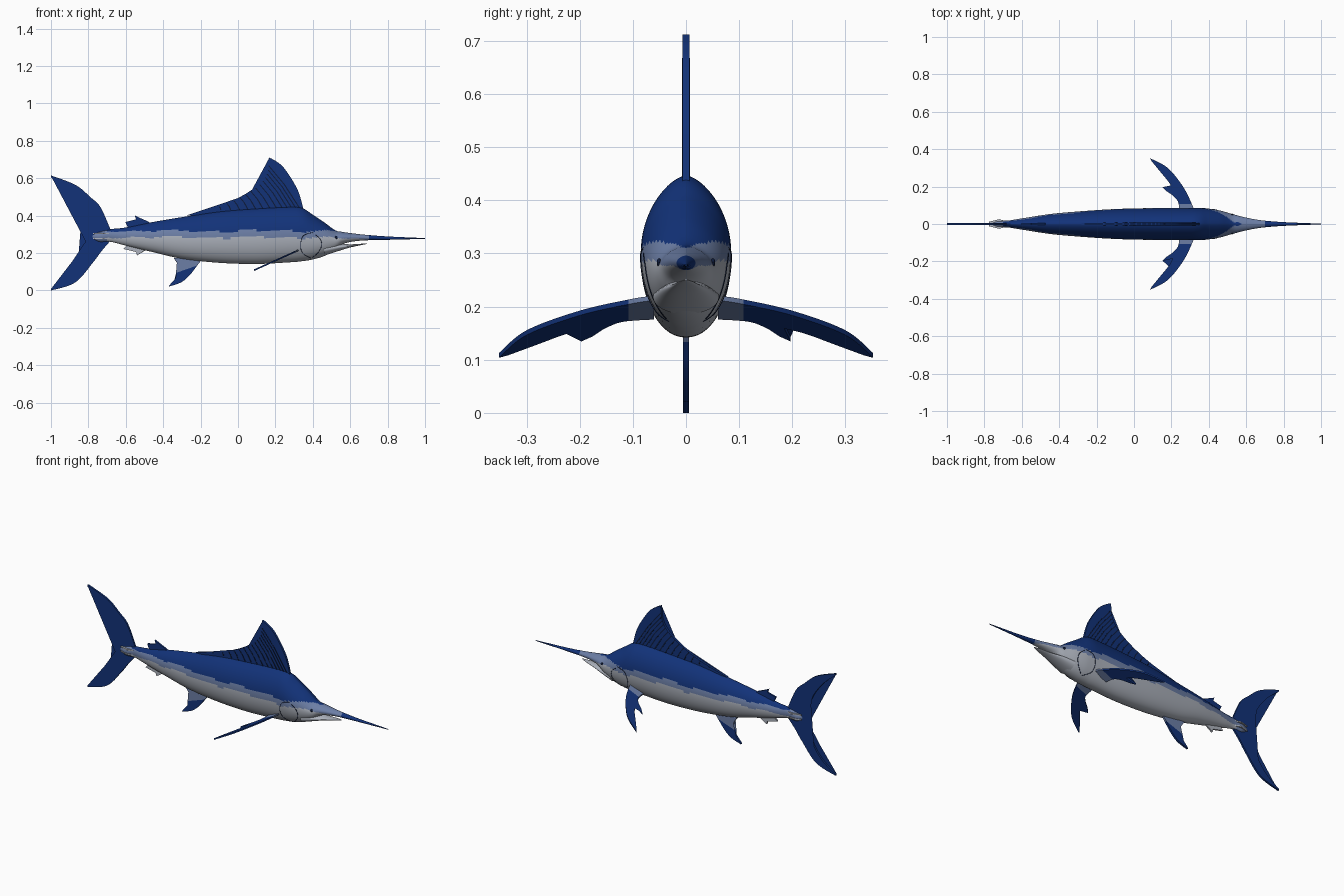
import bpy, bmesh, math
from mathutils import Vector

if "Cube" in bpy.data.objects:
    bpy.data.objects.remove(bpy.data.objects["Cube"])


def material(name, rgb):
    m = bpy.data.materials.new(name)
    m.diffuse_color = (*rgb, 1)
    m.use_nodes = True
    m.node_tree.nodes["Principled BSDF"].inputs["Base Color"].default_value = m.diffuse_color
    return m


BLUE = material("deep blue", (0.006, 0.032, 0.19))
SLATE = material("slate blue band", (0.15, 0.21, 0.38))
GREY = material("silver grey", (0.42, 0.45, 0.51))
DARK = material("dark line", (0.004, 0.011, 0.045))
MATS = [BLUE, SLATE, GREY, DARK]


def spline(pts, steps=8):
    """Smooth curve through points of any dimension."""
    out = []
    n = len(pts)
    for i in range(n - 1):
        a, b, c, d = (pts[max(i - 1, 0)], pts[i], pts[i + 1], pts[min(i + 2, n - 1)])
        for s in range(steps):
            t = s / steps
            out.append(tuple(
                0.5 * (2 * q + (r - p) * t + (2 * p - 5 * q + 4 * r - u) * t * t
                       + (3 * q - p - 3 * r + u) * t ** 3)
                for p, q, r, u in zip(a, b, c, d)))
    return out + [tuple(pts[-1])]


def finish(name, bm, rule, smooth=True):
    bmesh.ops.recalc_face_normals(bm, faces=bm.faces)
    for f in bm.faces:
        f.material_index = rule(f.calc_center_median())
    me = bpy.data.meshes.new(name)
    bm.to_mesh(me)
    bm.free()
    for m in MATS:
        me.materials.append(m)
    ob = bpy.data.objects.new(name, me)
    bpy.context.collection.objects.link(ob)
    if smooth:
        bpy.ops.object.select_all(action='DESELECT')
        ob.select_set(True)
        bpy.context.view_layer.objects.active = ob
        bpy.ops.object.shade_smooth_by_angle(angle=math.radians(40))
    return ob


def section(x, top, bot, w, a):
    """Point on a fish cross-section: narrow back, round belly."""
    mid = bot + 0.5 * (top - bot)
    c, s = math.cos(a), math.sin(a)
    p = 1.3 if s > 0 else 0.95
    return (x, math.copysign(w * abs(c) ** p, c), mid + 0.5 * (top - bot) * s)


def loft(name, stations, rule, sides=72):
    bm = bmesh.new()
    rings = [[bm.verts.new(section(*st, 2 * math.pi * k / sides)) for k in range(sides)]
             for st in stations]
    for r0, r1 in zip(rings, rings[1:]):
        for k in range(sides):
            j = (k + 1) % sides
            bm.faces.new((r0[k], r0[j], r1[j], r1[k]))
    bm.faces.new(rings[0])
    bm.faces.new(rings[-1])
    return finish(name, bm, rule)


def plate(name, outlines, place, half, rule, cuts=()):
    """Thin slab from outlines; place(u, v, side) gives the 3D point."""
    bm = bmesh.new()
    for o in outlines:
        a = [bm.verts.new(place(u, v, half)) for u, v in o]
        b = [bm.verts.new(place(u, v, -half)) for u, v in o]
        faces = [bm.faces.new(a), bm.faces.new(b[::-1])]
        for i in range(len(o)):
            j = (i + 1) % len(o)
            bm.faces.new((a[j], a[i], b[i], b[j]))
        bmesh.ops.triangulate(bm, faces=faces)
    for co, no in cuts:
        bmesh.ops.bisect_plane(bm, geom=bm.verts[:] + bm.edges[:] + bm.faces[:],
                               plane_co=co, plane_no=no)
    return finish(name, bm, rule, False)


def upright(u, v, s):
    return (u, s, v)


# Body and bill: x, top, bottom, half width
BODY = spline([
    (-0.78, .300, .278, .005), (-0.74, .315, .260, .019), (-0.68, .328, .260, .018),
    (-0.60, .337, .240, .030), (-0.45, .367, .204, .053), (-0.30, .392, .170, .067),
    (-0.10, .422, .148, .080), (0.10, .438, .142, .085), (0.28, .447, .151, .085),
    (0.345, .440, .157, .085), (0.40, .405, .166, .082), (0.46, .365, .184, .072),
    (0.52, .322, .215, .055), (0.56, .313, .247, .044), (0.61, .306, .261, .032),
    (0.68, .298, .268, .020), (0.80, .289, .271, .010), (1.0, .280, .276, .002)], 10)


def body_colour(c):
    if c.x > 0.70:
        return 0
    edge = 0.319 + 0.004 * math.sin(c.x * 31) + 0.003 * math.sin(c.x * 13)
    if c.x > 0.5:
        edge -= (c.x - 0.5) * 0.1
    if c.x < -0.70:
        return 1
    return 0 if c.z > edge else 1 if c.z > edge - 0.034 else 2


loft("body", BODY, body_colour)

# Lower jaw
loft("lower_jaw", spline([(.46, .250, .186, .062), (.54, .250, .212, .045),
                          (.60, .247, .230, .028), (.66, .250, .243, .014),
                          (.69, .252, .249, .003)], 5), lambda c: 2, 40)

# Crescent tail
lead = spline([(-.68, .322), (-.735, .445), (-.79, .50), (-.87, .565), (-1, .615)])
trail = spline([(-1, .605), (-.91, .525), (-.84, .42), (-.812, .295),
                (-.843, .165), (-.91, .07), (-1, .008)])
low = spline([(-1, 0), (-.87, .043), (-.775, .15), (-.73, .21), (-.68, .268)])
plate("tail_fin", [lead + trail + low], upright, .0055, lambda c: 0)

# Tall front dorsal fin and its dark rays
front = spline([(.35, .435), (.318, .54), (.25, .65), (.205, .69), (.165, .712)])
back = spline([(.162, .685), (.155, .63), (.125, .58), (.065, .532), (-.015, .487),
               (-.12, .445), (-.28, .40)])
plate("dorsal_fin", [front + back + [(0, .40), (.3, .40)]], upright, .0065, lambda c: 0)
rays = []
for u, v in back[3:44:3]:
    h = v - .43
    rays.append([(u + .006, v), (u + .35 * h + .006, v - .42 * h),
                 (u + .75 * h, .43), (u + .75 * h - .007, .43),
                 (u + .35 * h - .001, v - .42 * h), (u + .001, v - .002)])
plate("dorsal_rays", rays, upright, .0078, lambda c: 3)

# Small rear fins
plate("rear_dorsal_fin", [[(-.46, .35), (-.48, .369), (-.525, .388), (-.552, .401),
                           (-.545, .380), (-.602, .366), (-.575, .352), (-.585, .33)]],
      upright, .005, lambda c: 0)
plate("rear_anal_fin", [[(-.47, .23), (-.505, .210), (-.54, .187), (-.545, .206),
                         (-.612, .222), (-.575, .24), (-.58, .26)]],
      upright, .005, lambda c: 2)

# Anal fin, paler at the root
plate("anal_fin", [spline([(-.19, .17), (-.225, .125), (-.26, .08), (-.305, .043), (-.37, .021)])
                   + spline([(-.365, .03), (-.325, .08), (-.318, .13), (-.345, .175)])],
      upright, .006, lambda c: 1 if c.z - .35 * (c.x + .3) > .105 else 0,
      [((-.3, 0, .105), (-.35, 0, 1))])

# Side fins lying in a sloped plane
wing = (spline([(.325, .06), (.31, .105), (.262, .2), (.18, .3), (.085, .352)])
        + spline([(.095, .335), (.14, .28), (.185, .225), (.207, .185)], 5)
        + [(.153, .197), (.175, .175)]
        + spline([(.205, .155), (.235, .12), (.245, .06)], 5))
for side, label in ((1, "left"), (-1, "right")):
    plate("pectoral_fin_" + label, [wing],
          lambda u, v, s: (u, side * v, .07 + .45 * u + s), .0045,
          lambda c: 1 if abs(c.y) < .108 else 0, [((0, side * .108, 0), (0, 1, 0))])

# Keels beside the tail root
for side in (1, -1):
    for z, dz in ((.305, .004), (.278, -.004)):
        plate("tail_keel", [[(-.67, .01), (-.72, .026), (-.775, .012), (-.77, 0), (-.68, 0)]],
              lambda u, v, s: (u, side * v, z + s), .0035, lambda c: 2)


def skin(x, z, side):
    """Point on the body surface at x, z."""
    a, b = next((p, q) for p, q in zip(BODY, BODY[1:]) if p[0] <= x <= q[0])
    t = (x - a[0]) / (b[0] - a[0])
    top, bot, w = (p + (q - p) * t for p, q in zip(a[1:], b[1:]))
    s = max(-1, min(1, (z - (top + bot) / 2) / ((top - bot) / 2)))
    y = section(x, top, bot, w, math.asin(s))[1]
    return (x, side * y, z)


def line(name, pts, side, r=.0016):
    cu = bpy.data.curves.new(name, 'CURVE')
    cu.dimensions = '3D'
    cu.bevel_depth = r
    cu.bevel_resolution = 1
    pts = spline(pts, 5)
    sp = cu.splines.new('POLY')
    sp.points.add(len(pts) - 1)
    for p, (x, z) in zip(sp.points, pts):
        p.co = (*skin(x, z, side), 1)
    cu.materials.append(DARK)
    bpy.context.collection.objects.link(bpy.data.objects.new(name, cu))


# Gill covers and eyes
for side in (1, -1):
    line("gill_edge", [(.40, .310), (.352, .295), (.335, .25), (.345, .20), (.39, .173)], side)
    line("cheek_edge", [(.41, .30), (.44, .275), (.447, .24), (.43, .205), (.40, .178)], side)
    bm = bmesh.new()
    bmesh.ops.create_uvsphere(bm, u_segments=16, v_segments=10, radius=.008)
    for v in bm.verts:
        v.co.y *= .5
    bmesh.ops.translate(bm, verts=bm.verts, vec=Vector(skin(.525, .283, side)))
    finish("eye", bm, lambda c: 3)
